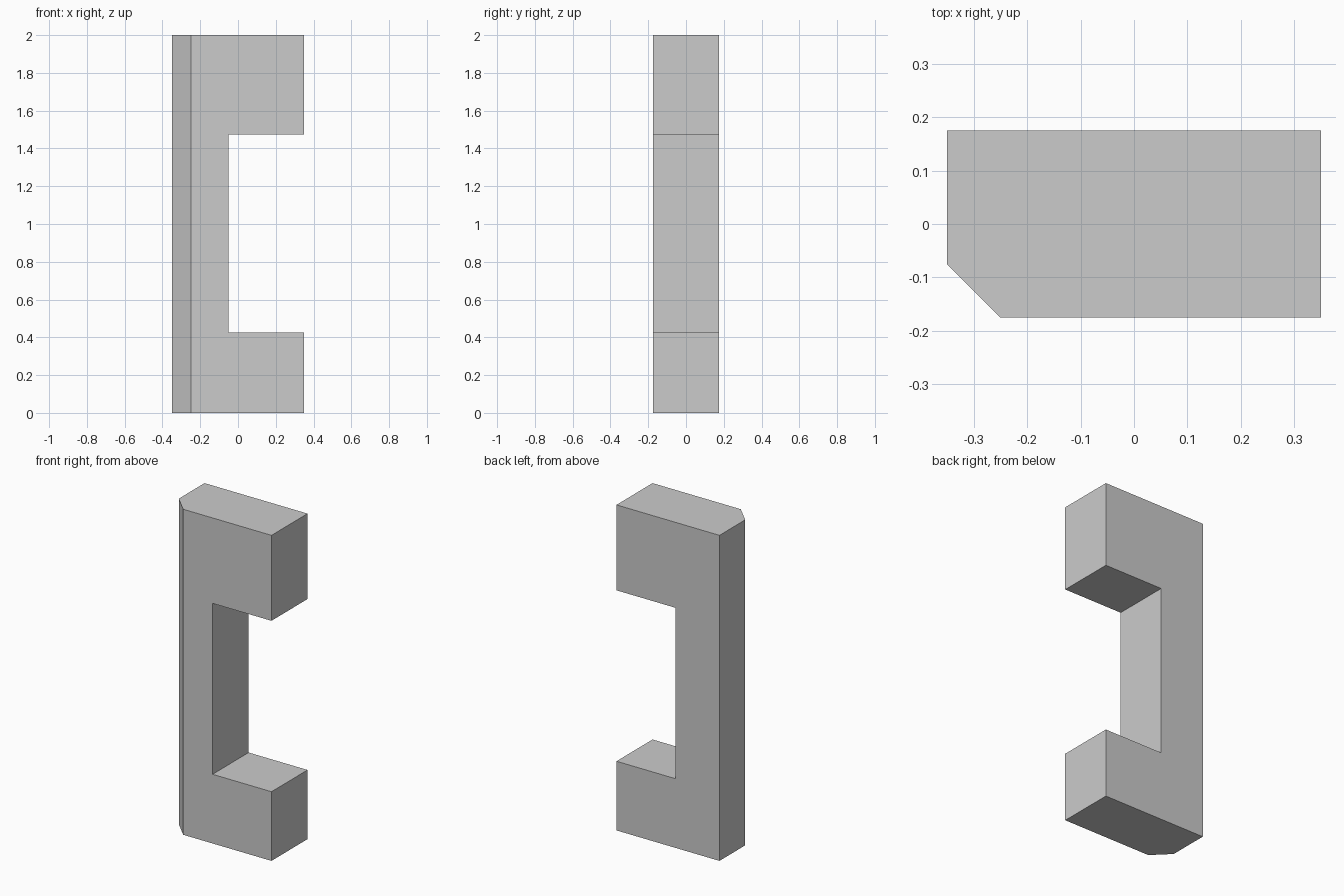
import bpy
import bmesh

cube = bpy.data.objects.get("Cube")
if cube:
    bpy.data.objects.remove(cube, do_unlink=True)

# Plain grey material
grey = bpy.data.materials.new("plain grey")
grey.use_nodes = True
colour = (0.6, 0.6, 0.6, 1)
grey.diffuse_color = colour
grey.node_tree.nodes["Principled BSDF"].inputs["Base Color"].default_value = colour

# Half sizes, notch and chamfer
HALF_W, HALF_D, HEIGHT = 0.35, 0.175, 2.0
NOTCH_X, NOTCH_LOW, NOTCH_HIGH = -0.05, 0.425, 1.475
CHAMFER = 0.1

# C-shaped side profile, extruded front to back
profile = [
    (-HALF_W, 0), (HALF_W, 0), (HALF_W, NOTCH_LOW), (NOTCH_X, NOTCH_LOW),
    (NOTCH_X, NOTCH_HIGH), (HALF_W, NOTCH_HIGH), (HALF_W, HEIGHT), (-HALF_W, HEIGHT),
]
bm = bmesh.new()
front = bm.faces.new([bm.verts.new((x, -HALF_D, z)) for x, z in profile])
extruded = bmesh.ops.extrude_face_region(bm, geom=[front], use_keep_orig=True)
back_verts = [v for v in extruded["geom"] if isinstance(v, bmesh.types.BMVert)]
bmesh.ops.translate(bm, verts=back_verts, vec=(0, 2 * HALF_D, 0))

# Chamfer along the full-height front edge of the spine
corner = [e for e in bm.edges
          if all(v.co.x < -HALF_W + 0.01 and v.co.y < 0 for v in e.verts)]
bmesh.ops.bevel(bm, geom=corner, offset=CHAMFER, offset_type='OFFSET',
                segments=1, affect='EDGES')
bmesh.ops.recalc_face_normals(bm, faces=bm.faces)

mesh = bpy.data.meshes.new("c_bracket")
bm.to_mesh(mesh)
bm.free()
mesh.materials.append(grey)
bracket = bpy.data.objects.new("c_bracket", mesh)
bpy.context.collection.objects.link(bracket)
